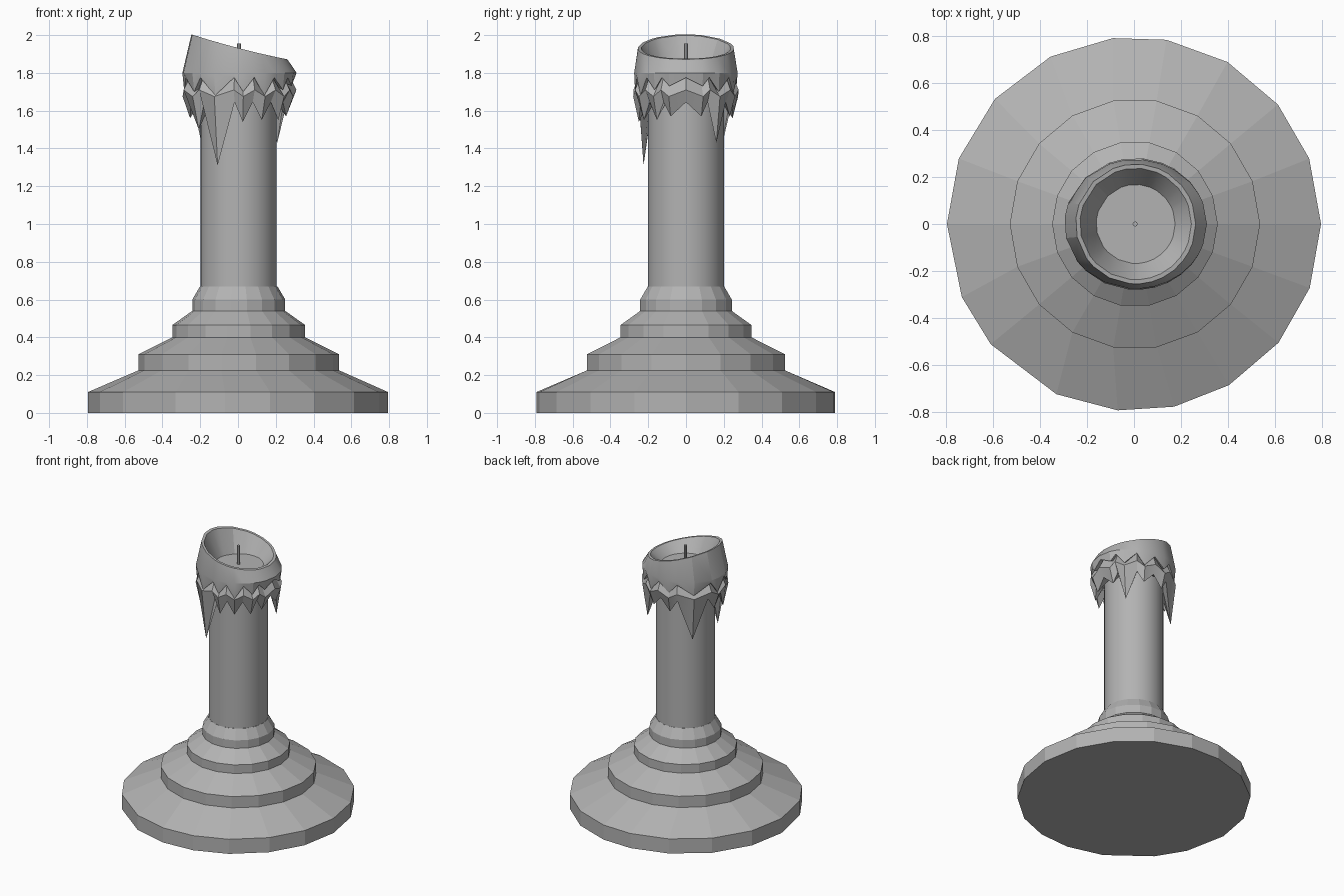
import bpy, bmesh
from math import cos, sin, radians

if "Cube" in bpy.data.objects:
    bpy.data.objects.remove(bpy.data.objects["Cube"])

# Mid grey for the whole candle
grey = bpy.data.materials.new("mid_grey")
grey.diffuse_color = (0.45, 0.45, 0.45, 1)
grey.use_nodes = True
grey.node_tree.nodes["Principled BSDF"].inputs["Base Color"].default_value = grey.diffuse_color


def loft(name, rings, cap_start=True, cap_end=True, smooth=None):
    """Skin a list of equal-length point rings into one mesh object."""
    bm = bmesh.new()
    loops = [[bm.verts.new(p) for p in ring] for ring in rings]
    n = len(loops[0])
    for a, b in zip(loops, loops[1:]):
        for i in range(n):
            j = (i + 1) % n
            bm.faces.new((a[i], a[j], b[j], b[i]))
    if cap_start:
        bm.faces.new(loops[0][::-1])
    if cap_end:
        bm.faces.new(loops[-1])
    bmesh.ops.recalc_face_normals(bm, faces=bm.faces)
    me = bpy.data.meshes.new(name)
    bm.to_mesh(me)
    bm.free()
    me.materials.append(grey)
    ob = bpy.data.objects.new(name, me)
    bpy.context.collection.objects.link(ob)
    if smooth:
        bpy.ops.object.select_all(action='DESELECT')
        ob.select_set(True)
        bpy.context.view_layer.objects.active = ob
        bpy.ops.object.shade_smooth_by_angle(angle=radians(smooth))
    return ob


def circle(r, z, angles, cx=0.0):
    return [(cx + r * cos(radians(a)), r * sin(radians(a)), z) for a in angles]


# Stepped base, made of uneven 18-sided tiers
even = [20 * i for i in range(18)]
rough = [0, 20.5, 39.7, 60, 80, 96.5, 116.5, 138, 159.5, 180,
         203, 220, 245.5, 265, 282.4, 300.5, 320.6, 340]
steps = [(0.532, 0.225), (0.532, 0.31), (0.352, 0.40), (0.352, 0.465),
         (0.246, 0.54), (0.246, 0.60), (0.205, 0.67)]
loft("stepped_base",
     [circle(0.795, z, rough) for z in (0, 0.11)] +
     [circle(r, z, even, 0.004) for r, z in steps])

# Candle shaft
fine = [10 * i for i in range(36)]
loft("candle_shaft", [circle(0.202, z, fine, 0.003) for z in (0.66, 1.78)], smooth=30)

# Wax drips: angle, upper skirt tip height, lower skirt tip height
drips = [(19, 1.73, 1.57), (40, 1.70, 1.43), (68, 1.69, 1.57), (100, 1.71, 1.56),
         (135, 1.70, 1.36), (174, 1.69, 1.56), (215, 1.70, 1.50), (244, 1.68, 1.31),
         (274, 1.70, 1.54), (297, 1.68, 1.55), (322, 1.71, 1.55), (341, 1.73, 1.57)]
cols = []
for k, d in enumerate(drips):
    nxt = drips[(k + 1) % len(drips)]
    gap = (nxt[0] - d[0]) % 360
    # a long drip is wider than its neighbour
    share = 0.5 + 0.8 * (nxt[2] - d[2])
    cols.append((d[0], d[1], d[2], True))
    cols.append((d[0] + gap * share, 1.775, 1.645, False))


def wax_ring(rx, ry, height):
    """Elliptical ring whose height is a function of x and the drip column."""
    pts = []
    for c in cols:
        x, y = rx * cos(radians(c[0])), ry * sin(radians(c[0]))
        pts.append((x + 0.007, y, height(x, c)))
    return pts


def rim(x, c):
    return 1.93 - 0.26 * x + 0.12 * x * x


# Molten cup with two ragged skirts
loft("melted_wax", [
    wax_ring(0.168, 0.168, lambda x, c: 1.815),
    wax_ring(0.237, 0.237, rim),
    wax_ring(0.255, 0.255, rim),
    wax_ring(0.303, 0.275, lambda x, c: 1.80),
    wax_ring(0.292, 0.270, lambda x, c: c[1]),
    wax_ring(0.262, 0.248, lambda x, c: c[1] + 0.015),
    wax_ring(0.302, 0.280, lambda x, c: 1.675 if c[3] else 1.71),
    wax_ring(0.262, 0.250, lambda x, c: c[2]),
    wax_ring(0.195, 0.195, lambda x, c: 1.67),
], cap_end=False, smooth=20)

# Wick
loft("wick", [circle(0.011, z, range(0, 360, 45), 0.005) for z in (1.80, 1.955)])
